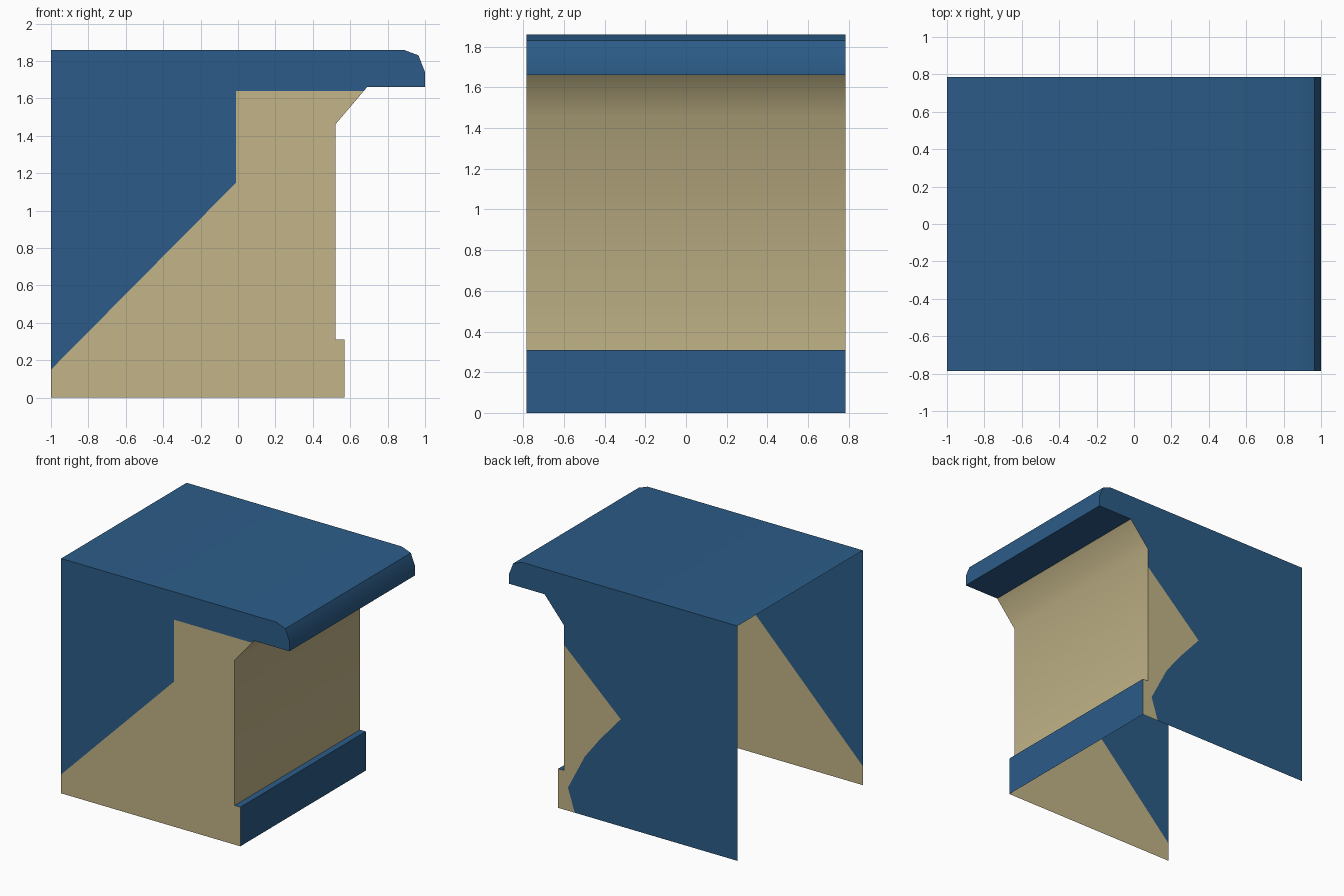
import bpy
import math

if "Cube" in bpy.data.objects:
    bpy.data.objects.remove(bpy.data.objects["Cube"], do_unlink=True)

HALF_DEPTH = 0.785


def make_material(name, rgb):
    mat = bpy.data.materials.new(name)
    mat.use_nodes = True
    color = (*rgb, 1.0)
    mat.diffuse_color = color
    mat.node_tree.nodes["Principled BSDF"].inputs["Base Color"].default_value = color
    return mat


BLUE = make_material("deep blue", (0.025, 0.107, 0.246))
TAN = make_material("sand tan", (0.539, 0.456, 0.246))


def make_object(name, verts, faces, mat):
    mesh = bpy.data.meshes.new(name)
    mesh.from_pydata(verts, [], faces)
    mesh.materials.append(mat)
    obj = bpy.data.objects.new(name, mesh)
    bpy.context.collection.objects.link(obj)
    return obj


def strip(name, path, mat):
    """Sweep an open x-z path through the full depth."""
    n = len(path)
    verts = [(x, y, z) for y in (-HALF_DEPTH, HALF_DEPTH) for x, z in path]
    faces = [(i, i + 1, n + i + 1, n + i) for i in range(n - 1)]
    obj = make_object(name, verts, faces, mat)
    bpy.ops.object.select_all(action='DESELECT')
    obj.select_set(True)
    bpy.context.view_layer.objects.active = obj
    bpy.ops.object.shade_smooth_by_angle(angle=math.radians(43))


def panel(name, outline, side, mat):
    """Flat sheet from an anticlockwise x-z outline; side -1 is front, 1 is back."""
    verts = [(x, side * HALF_DEPTH, z) for x, z in outline]
    order = list(range(len(verts)))
    if side > 0:
        order.reverse()
    make_object(name, verts, [order], mat)


# Profiles, running from the roof's open end down to the plinth foot
lip = [(0.885, 1.86), (0.965, 1.83), (1.0, 1.74), (1.0, 1.66), (0.69, 1.66)]
roof = [(-1.0, 1.86)] + lip
wall = [(0.69, 1.66), (0.52, 1.46), (0.52, 0.31)]
plinth = [(0.52, 0.31), (0.57, 0.31), (0.57, 0.0)]

# Swept shell: open below and at the -x end
strip("roof_and_lip", roof, BLUE)
strip("facade_wall", wall, TAN)
strip("plinth", plinth, BLUE)

# Front side wall, split along the diagonal colour border
border = [(-1.0, 0.15), (-0.01, 1.15), (-0.01, 1.64), (0.673, 1.64)]
panel("front_side_blue", border + roof[::-1], -1, BLUE)
panel("front_side_tan",
      [(-1.0, 0.0)] + plinth[::-1] + [wall[1]] + border[::-1], -1, TAN)

# Back side wall, with a tan patch beside the facade
patch = [(0.52, 1.306), (0.022, 0.848), (0.205, 0.64), (0.336, 0.47),
         (0.485, 0.183), (0.425, 0.0)]
panel("back_side_blue",
      [(-1.0, 0.0)] + patch[::-1] + [wall[1]] + roof[::-1], 1, BLUE)
panel("back_side_tan", patch + plinth[::-1], 1, TAN)
